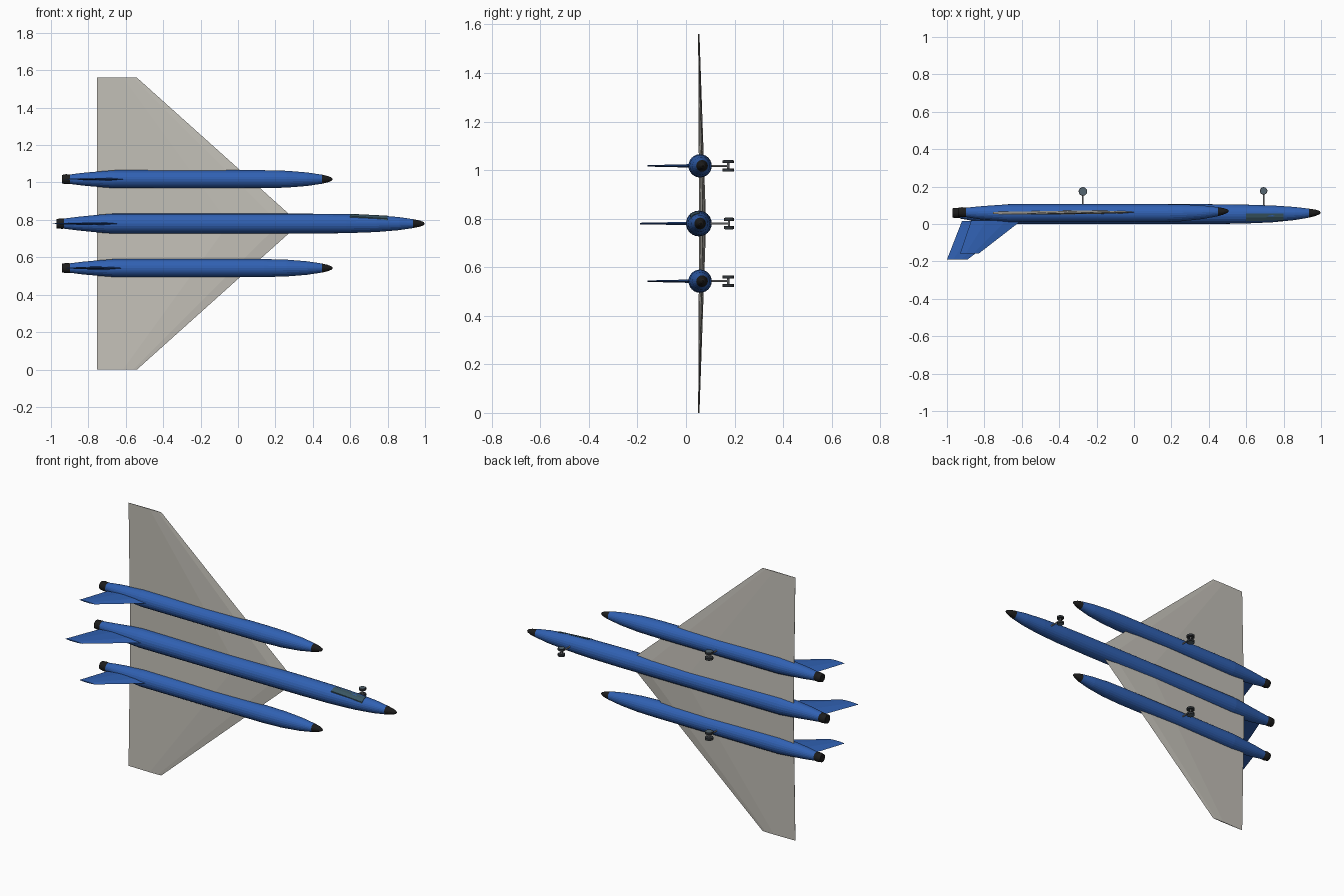
import bpy, bmesh
from math import cos, sin, pi

if "Cube" in bpy.data.objects:
    bpy.data.objects.remove(bpy.data.objects["Cube"])


def material(name, rgb):
    m = bpy.data.materials.new(name)
    m.diffuse_color = (*rgb, 1)
    m.use_nodes = True
    m.node_tree.nodes["Principled BSDF"].inputs["Base Color"].default_value = m.diffuse_color
    return m


BLUE = material("blue paint", (0.03, 0.12, 0.45))
BLACK = material("black", (0.012, 0.012, 0.012))
BEIGE = material("wing skin", (0.55, 0.53, 0.48))
GLASS = material("dark glass", (0.04, 0.09, 0.12))
STEEL = material("steel", (0.35, 0.36, 0.37))
TYRE = material("tyre", (0.03, 0.035, 0.04))
HUB = material("hub", (0.09, 0.13, 0.16))


def loft(name, rings, mat):
    """Skin a closed solid through rings holding equal point counts."""
    bm = bmesh.new()
    loops = [[bm.verts.new(p) for p in ring] for ring in rings]
    n = len(loops[0])
    for a, b in zip(loops, loops[1:]):
        for i in range(n):
            j = (i + 1) % n
            bm.faces.new((a[i], a[j], b[j], b[i]))
    bm.faces.new(loops[0])
    bm.faces.new(loops[-1])
    bmesh.ops.recalc_face_normals(bm, faces=bm.faces)
    me = bpy.data.meshes.new(name)
    bm.to_mesh(me)
    bm.free()
    ob = bpy.data.objects.new(name, me)
    bpy.context.collection.objects.link(ob)
    me.materials.append(mat)
    return ob


def body_part(name, stations, z, mat, n=24):
    """Round body along x from (x, centre y, radius) stations."""
    loft(name, [[(x, y + r * cos(2 * pi * i / n), z + r * sin(2 * pi * i / n))
                 for i in range(n)] for x, y, r in stations], mat)


def fin(name, z, root, tip, y_root, y_tip):
    """Thin fin pointing to -y; root and tip are (front x, rear x)."""
    rings = []
    for (f, b), y, t in ((root, y_root, 0.007), (tip, y_tip, 0.003)):
        c = b - f
        rings.append([(f, y, z), (f + c * .3, y, z + t), (f + c * .7, y, z + t),
                      (b, y, z), (f + c * .7, y, z - t), (f + c * .3, y, z - t)])
    loft(name, rings, BLUE)


def cylinder(name, loc, r, depth, mat, along_y=False):
    bpy.ops.mesh.primitive_cylinder_add(vertices=20, radius=r, depth=depth, location=loc,
                                        rotation=(pi / 2 if along_y else 0, 0, 0))
    ob = bpy.context.object
    ob.name = name
    ob.data.materials.append(mat)


def gear(name, x, z, r, yc):
    """Strut, axle and a pair of wheels."""
    cylinder(name + "_strut", (x, (0.08 + yc) / 2, z), 0.004, yc - 0.08, STEEL, True)
    cylinder(name + "_axle", (x, yc, z), 0.005, 0.04, STEEL)
    for s, side in ((1, "upper"), (-1, "lower")):
        cylinder(f"{name}_{side}_wheel", (x, yc, z + s * 0.017), r, 0.012, TYRE)
        cylinder(f"{name}_{side}_hub", (x, yc, z + s * 0.0175), r * 0.85, 0.0125, HUB)


MID, OFF = 0.78, 0.2375

# Central fuselage
body_part("main_fuselage", [(-0.93, 0.056, 0.027), (-0.85, 0.052, 0.037), (-0.75, 0.052, 0.047),
                            (-0.67, 0.053, 0.053), (0.38, 0.053, 0.053), (0.58, 0.053, 0.051),
                            (0.74, 0.054, 0.045), (0.86, 0.056, 0.035), (0.935, 0.058, 0.024)], MID, BLUE)
body_part("main_nose_cone", [(0.935, 0.058, 0.024), (0.97, 0.06, 0.017), (0.992, 0.061, 0.009),
                             (0.997, 0.061, 0.003)], MID, BLACK)
body_part("main_nozzle", [(-0.97, 0.059, 0.025), (-0.94, 0.059, 0.028), (-0.91, 0.056, 0.024)], MID, BLACK)
fin("main_tail_fin", MID, (-0.62, -0.92), (-0.89, -1.0), 0.015, -0.19)
gear("nose_gear", 0.693, MID, 0.02, 0.177)

# Side pods with fins and landing gear
for s, side in ((1, "right"), (-1, "left")):
    z = MID + s * OFF
    body_part(side + "_pod", [(-0.9, 0.062, 0.025), (-0.83, 0.06, 0.034), (-0.75, 0.059, 0.041),
                              (-0.66, 0.058, 0.048), (0.14, 0.058, 0.048), (0.26, 0.06, 0.045),
                              (0.37, 0.063, 0.036), (0.45, 0.066, 0.024)], z, BLUE)
    body_part(side + "_pod_nose", [(0.45, 0.066, 0.024), (0.48, 0.068, 0.017),
                                   (0.5, 0.069, 0.009), (0.506, 0.069, 0.003)], z, BLACK)
    body_part(side + "_pod_nozzle", [(-0.94, 0.063, 0.023), (-0.92, 0.063, 0.027),
                                     (-0.88, 0.061, 0.024)], z, BLACK)
    fin(side + "_pod_fin", z, (-0.6, -0.87), (-0.83, -0.93), 0.02, -0.158)
    gear(side + "_gear", -0.273, z, 0.023, 0.174)

# Delta wing: airfoil section at both tips and at the root
def section(front, rear, y, z, t):
    c = rear - front
    up = [(front + c * f, y - t * k, z) for f, k in ((0, 0), (.1, .6), (.35, 1), (1, .1))]
    low = [(front + c * f, y + t * k, z) for f, k in ((1, .1), (.35, .8), (.1, .5))]
    return up + low


loft("delta_wing", [section(-0.54, -0.755, 0.053, 0.0, 0.003),
                    section(0.33, -0.755, 0.07, MID, 0.016),
                    section(-0.54, -0.755, 0.053, 1.56, 0.003)], BEIGE)

# Cockpit window on the side of the main fuselage
loft("cockpit_window", [[(0.6, 0.016, 0.79), (0.6, 0.016, 0.820), (0.6, 0.035, 0.829),
                         (0.6, 0.055, 0.8325), (0.6, 0.055, 0.79)],
                        [(0.8, 0.019, 0.79), (0.8, 0.019, 0.806), (0.8, 0.037, 0.8185),
                         (0.8, 0.055, 0.8225), (0.8, 0.055, 0.79)]], GLASS)
